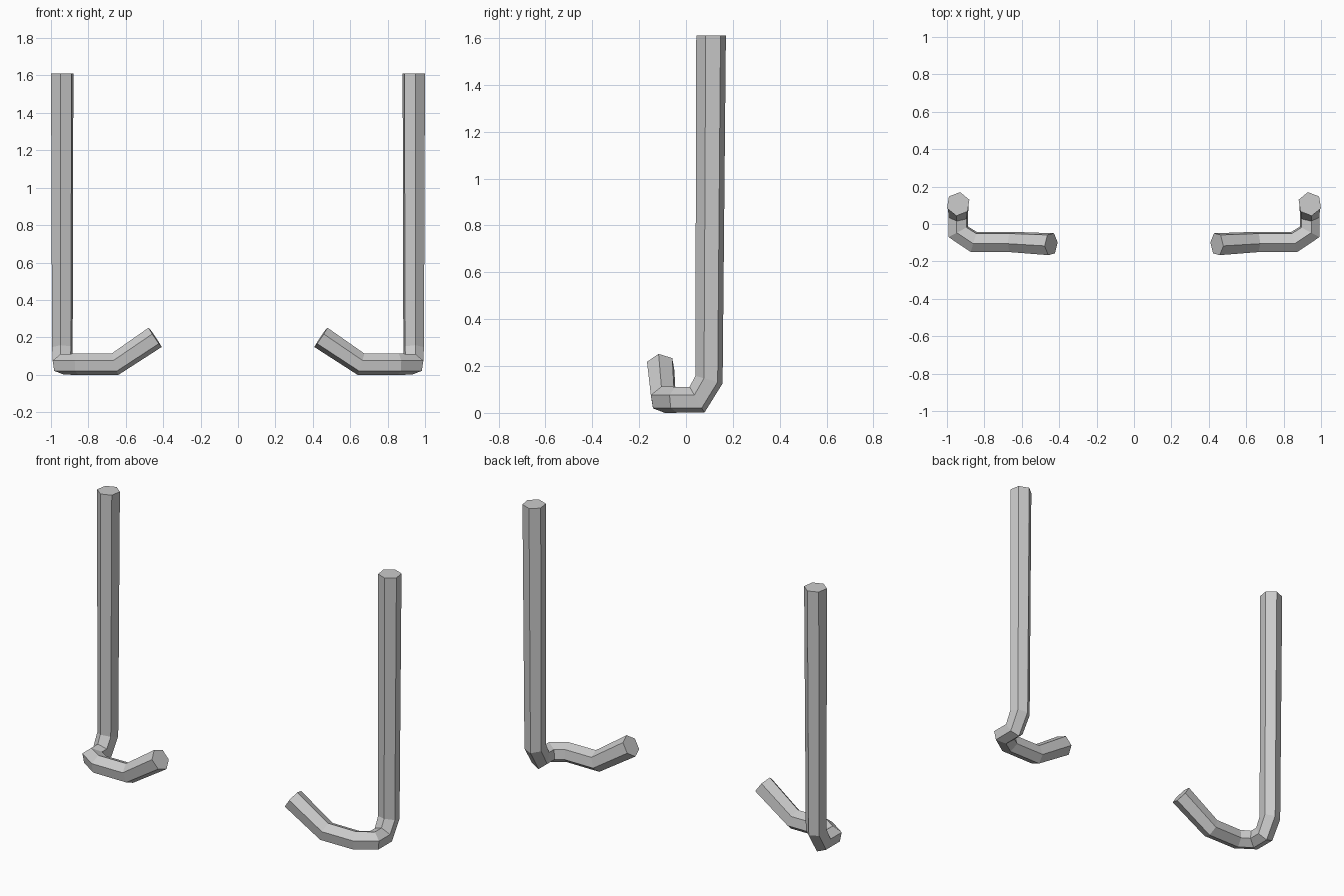
import bpy, bmesh, math
from mathutils import Vector

if "Cube" in bpy.data.objects:
    bpy.data.objects.remove(bpy.data.objects["Cube"])

SIDES = 6
# centre line of the right-hand hooked bar: x, y, z, radius
PATH = [(0.94, 0.107, 1.61, 0.064), (0.939, 0.098, 0.142, 0.059),
        (0.939, 0.047, 0.056, 0.056), (0.939, -0.042, 0.056, 0.056),
        (0.857, -0.096, 0.056, 0.0575), (0.658, -0.096, 0.056, 0.058),
        (0.443, -0.108, 0.2, 0.063)]


def sweep(name, path):
    pts = [Vector(p[:3]) for p in path]
    dirs = [(b - a).normalized() for a, b in zip(pts, pts[1:])]
    # unit hexagon, carried along the path and mitred at each joint
    turn = math.radians(-81)
    ring = [Vector((math.cos(turn + i * math.tau / SIDES),
                    math.sin(turn + i * math.tau / SIDES), 0)) for i in range(SIDES)]
    bm = bmesh.new()
    rings = []
    for i, p in enumerate(pts):
        d = dirs[max(i - 1, 0)]
        n = (d + dirs[min(i, len(dirs) - 1)]).normalized()
        ring = [v - d * (v.dot(n) / d.dot(n)) for v in ring]
        rings.append([bm.verts.new(p + v * path[i][3]) for v in ring])
    for a, b in zip(rings, rings[1:]):
        for i in range(SIDES):
            j = (i + 1) % SIDES
            bm.faces.new((a[i], a[j], b[j], b[i]))
    bm.faces.new(rings[0])
    bm.faces.new(rings[-1])
    bmesh.ops.recalc_face_normals(bm, faces=bm.faces[:])
    mesh = bpy.data.meshes.new(name)
    bm.to_mesh(mesh)
    bm.free()
    obj = bpy.data.objects.new(name, mesh)
    bpy.context.collection.objects.link(obj)
    return obj


# hooked bars, mirrored left to right
bars = sweep("hooked_bars", PATH)
mirror = bars.modifiers.new("mirror", 'MIRROR')
mirror.use_axis = (True, False, False)
mirror.use_mirror_merge = False
